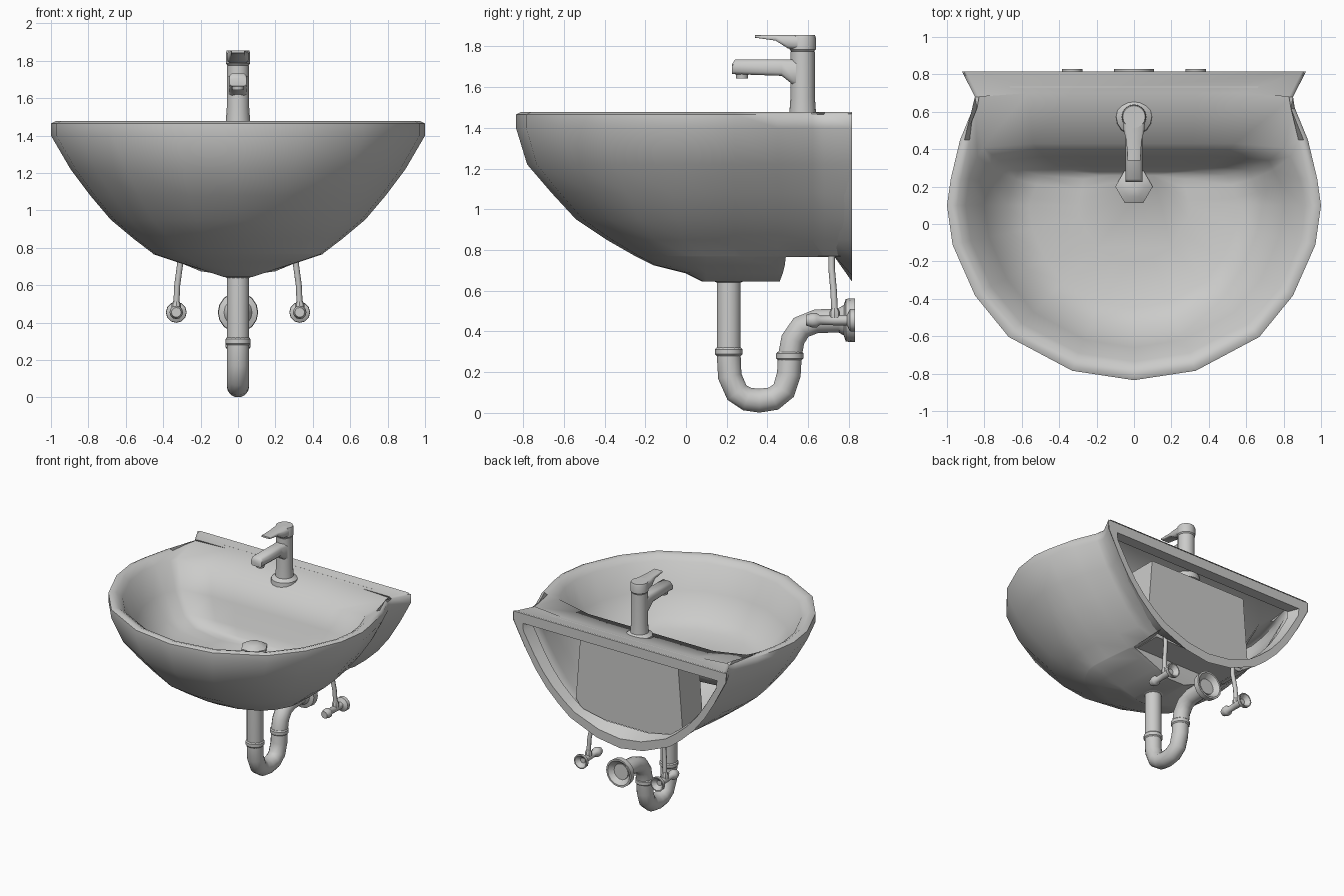
import bpy, bmesh, math
from mathutils import Matrix, Vector

cube = bpy.data.objects.get("Cube")
if cube:
    bpy.data.objects.remove(cube, do_unlink=True)

mat = bpy.data.materials.new("light_grey_ceramic")
mat.use_nodes = True
grey = (0.6, 0.6, 0.59, 1)
mat.diffuse_color = grey
mat.node_tree.nodes["Principled BSDF"].inputs["Base Color"].default_value = grey


def finish(name, bm, angle=40):
    bmesh.ops.recalc_face_normals(bm, faces=bm.faces)
    mesh = bpy.data.meshes.new(name)
    bm.to_mesh(mesh)
    bm.free()
    mesh.materials.append(mat)
    ob = bpy.data.objects.new(name, mesh)
    bpy.context.collection.objects.link(ob)
    bpy.ops.object.select_all(action='DESELECT')
    ob.select_set(True)
    bpy.context.view_layer.objects.active = ob
    bpy.ops.object.shade_smooth_by_angle(angle=math.radians(angle))
    return ob


def bridge(bm, a, b, closed=True):
    n = len(a)
    for i in range(n if closed else n - 1):
        j = (i + 1) % n
        bm.faces.new((a[i], a[j], b[j], b[i]))


def loft(name, rings, angle=40):
    """Skin closed rings and cap both ends."""
    bm = bmesh.new()
    loops = [[bm.verts.new(p) for p in r] for r in rings]
    for a, b in zip(loops, loops[1:]):
        bridge(bm, a, b)
    bm.faces.new(loops[0])
    bm.faces.new(loops[-1])
    return finish(name, bm, angle)


def turned(name, profile, base, axis='Z', sides=16):
    """Round part: profile is (distance along axis, radius)."""
    rot = Matrix.Rotation(-math.pi / 2, 3, 'X') if axis == 'Y' else Matrix.Identity(3)
    rings = []
    for h, r in profile:
        rings.append([Vector(base) + rot @ Vector((r * math.cos(k * math.tau / sides),
                      r * math.sin(k * math.tau / sides), h)) for k in range(sides)])
    return loft(name, rings)


def tube(name, path, radius, sides=14):
    """Round pipe along a path in the y-z plane (x may drift a little)."""
    pts = [Vector(p) for p in path]
    rings = []
    for i, p in enumerate(pts):
        t = (pts[min(i + 1, len(pts) - 1)] - pts[max(i - 1, 0)]).normalized()
        u = (Vector((1, 0, 0)) - t * t.x).normalized()
        v = t.cross(u)
        rings.append([p + radius * (u * math.cos(k * math.tau / sides)
                      + v * math.sin(k * math.tau / sides)) for k in range(sides)])
    return loft(name, rings, 60)


# Basin: half outline from the front centre round to the back corner
outline = [(0, -.83), (.33, -.78), (.67, -.60), (.85, -.38), (.97, -.11), (1, .1),
           (.98, .24), (.93, .45), (.86, .62), (.85, .68), (.92, .815)]


def basin_ring(bm, z, width, front, back=None, dip=0, tail=None):
    half = []
    for i, (x, y) in enumerate(outline):
        if y <= .1:
            y = .1 - (.1 - y) * (.1 - front) / .93
        if back is not None:
            if i >= 8:
                x, y = ((.9, back - .02), (.6, back), (.35, back))[i - 8]
            elif i >= 6:
                y = min(y, back - (.14, .07)[i - 6])
        if tail is not None:
            y = min(y, tail)
        half.append((x * width, y, z - dip if i >= 9 else z))
    pts = [(-x, y, h) for x, y, h in half[:0:-1]] + half
    return [bm.verts.new(p) for p in pts]


bm = bmesh.new()
outer = [basin_ring(bm, *r) for r in (
    (1.477, .975, -.81), (1.465, 1, -.835), (1.40, 1, -.835), (1.22, .895, -.78),
    (1.08, .79, -.66), (.95, .68, -.54), (.85, .56, -.39), (.77, .455, -.25))]
for a, b in zip(outer, outer[1:]):
    bridge(bm, a, b, False)
# underside closing below the bowl
under = [basin_ring(bm, z, w, f, None, 0, t) for z, w, f, t in
         ((.765, .45, -.24, .49), (.725, .33, -.16, .485), (.685, .2, 0, .475), (.645, .08, .08, .46))]
bridge(bm, outer[-1], under[0], False)
for a, b in zip(under, under[1:]):
    bridge(bm, a, b)
bm.faces.new(under[-1])
# rim, tap deck and bowl interior
inner = [outer[0]] + [basin_ring(bm, *r) for r in (
    (1.467, .945, -.775, .70), (1.435, .9, -.735, .43, .035), (1.25, .80, -.66, .36),
    (1.10, .68, -.55, .31), (1.045, .56, -.45, .28), (1.025, .3, -.2, .26))]
for a, b in zip(inner, inner[1:]):
    bridge(bm, a, b)
bm.faces.new(inner[-1])
finish("basin", bm, 60)

# Wall flange: D-shaped frame around the open back
d_half = [(.92, 1.47), (.915, 1.40), (.81, 1.20), (.73, 1.07), (.635, .95),
          (.53, .85), (.43, .77), (.2, .675), (0, .645)]
d_out = d_half + [(-x, z) for x, z in d_half[-2::-1]]
d_in = [(x * .91, 1.05 + (z - 1.05) * .82) for x, z in d_out]
bm = bmesh.new()
loops = [[bm.verts.new((x, y, z)) for x, z in pts] for pts, y in (
    (d_out, .815), (d_in, .815), ([(x * .96, max(z, .78)) for x, z in d_in], .73),
    ([(x * .92, max(z, .765)) for x, z in d_out], .73))]
for k in range(3):
    bridge(bm, loops[k], loops[k + 1])
bridge(bm, loops[3], loops[0])
finish("wall_flange", bm, 35)

# Hollow support behind the bowl
loft("rear_support", [[(x * w, y, z) for x, y in
     ((-1, .45), (1, .45), (1, .70), (-1, .70))]
     for z, w in ((.765, .38), (.87, .46), (1.37, .42))], 20)

# Drain and trap
turned("drain_plug", [(0, .10), (.03, .10), (.055, .06), (.06, .02)], (0, .2, 1.02), sides=6)
turned("drain_collar", [(0, .06), (.015, .09), (.04, .1)], (0, .21, .64))
trap = [(.21, .68), (.21, .28), (.215, .18), (.25, .1), (.30, .068), (.36, .06),
        (.43, .07), (.48, .11), (.505, .19), (.51, .28), (.525, .36), (.565, .42),
        (.64, .45), (.80, .455)]
tube("trap_pipe", [(0, y, z) for y, z in trap], .06)
for y, z in ((.21, .28), (.51, .26)):
    turned("pipe_collar", [(0, .06), (.008, .067), (.032, .067), (.04, .06)], (0, y, z))
turned("wall_cover", [(0, .06), (.025, .075), (.035, .105), (.08, .108), (.08, .095), (.03, .05)],
       (0, .75, .455), 'Y')

# Supply valves and hoses
for s in (-1, 1):
    x = .33 * s
    turned("valve_body", [(0, .026), (.03, .036), (.05, .036), (.07, .022), (.14, .025),
                          (.2, .025), (.215, .054), (.24, .056), (.24, .048), (.21, .02)],
           (x, .59, .455), 'Y', 12)
    turned("valve_nut", [(0, .026), (.03, .026), (.05, .016)], (x, .73, .465), sides=8)
    tube("supply_hose", [(x, .73, .49), (.325 * s, .725, .6), (.31 * s, .715, .71),
                         (.31 * s, .715, .78)], .016, 8)

# Mixer tap
turned("tap_column", [(0, .10), (.045, .095), (.065, .066), (.15, .06), (.375, .06)],
       (0, .573, 1.40))


def side_prism(name, stations):
    """Bevelled bar along y: stations are (y, half width, low z, high z)."""
    rings = []
    for y, w, lo, hi in stations:
        c = min(w, (hi - lo) / 2) * .4
        rings.append([(-w, y, lo + c), (-w, y, hi - c), (-w + c, y, hi), (w - c, y, hi),
                      (w, y, hi - c), (w, y, lo + c), (w - c, y, lo), (-w + c, y, lo)])
    return loft(name, rings, 50)


side_prism("tap_spout", [(.225, .045, 1.665, 1.71), (.24, .045, 1.663, 1.735),
                         (.47, .045, 1.655, 1.735), (.54, .05, 1.60, 1.735)])
turned("aerator", [(0, .03), (.03, .034)], (0, .275, 1.643), sides=10)
turned("handle_cap", [(0, .056), (.01, .065), (.065, .065), (.08, .06)], (0, .573, 1.775))
side_prism("tap_lever", [(.34, .035, 1.842, 1.855), (.44, .04, 1.828, 1.855),
                         (.50, .055, 1.79, 1.855), (.56, .06, 1.785, 1.855)])
